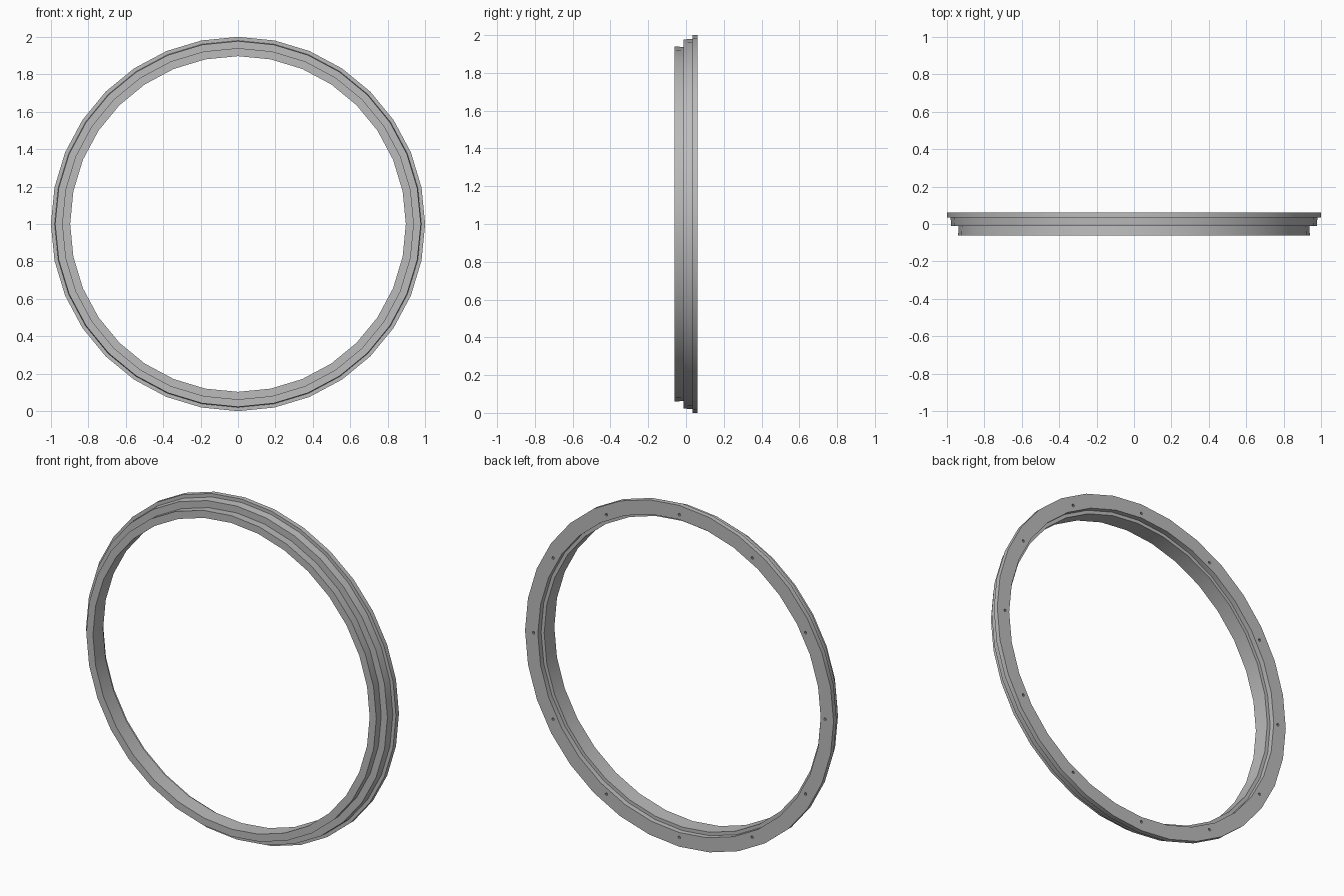
import bpy, bmesh, math
from mathutils import Matrix, Vector

if "Cube" in bpy.data.objects:
    bpy.data.objects.remove(bpy.data.objects["Cube"])

SIDES = 32
CENTRE_Z = 1.0
HOLES, HOLE_CIRCLE, HOLE_RADIUS = 12, 0.945, 0.008

grey = bpy.data.materials.new("plain grey")
grey.use_nodes = True
colour = (0.5, 0.5, 0.5, 1)
grey.diffuse_color = colour
grey.node_tree.nodes["Principled BSDF"].inputs["Base Color"].default_value = colour


def make_object(name, bm):
    bmesh.ops.recalc_face_normals(bm, faces=bm.faces)
    mesh = bpy.data.meshes.new(name)
    bm.to_mesh(mesh)
    bm.free()
    mesh.materials.append(grey)
    obj = bpy.data.objects.new(name, mesh)
    bpy.context.collection.objects.link(obj)
    return obj


def lathe(name, profile):
    """Turn a closed (radius, y) profile about the y axis."""
    bm = bmesh.new()
    rings = []
    for i in range(SIDES):
        a = math.tau * i / SIDES
        rings.append([bm.verts.new((r * math.cos(a), y, CENTRE_Z + r * math.sin(a)))
                      for r, y in profile])
    for i, ring in enumerate(rings):
        after = rings[(i + 1) % SIDES]
        for j in range(len(profile)):
            k = (j + 1) % len(profile)
            bm.faces.new((ring[j], ring[k], after[k], after[j]))
    return make_object(name, bm)


# Stepped ring: front collar, middle step, rear flange, recessed inner ledge
ring = lathe("stepped_ring", [
    (0.897, -0.062), (0.94, -0.062), (0.937, -0.012),
    (0.977, -0.012), (0.98, 0.034), (1.0, 0.034),
    (1.0, 0.062), (0.917, 0.062), (0.917, 0.032), (0.897, 0.032)])

# Blind screw holes in the rear flange
bm = bmesh.new()
for i in range(HOLES):
    a = math.tau * i / HOLES
    place = Vector((HOLE_CIRCLE * math.cos(a), 0.062, CENTRE_Z + HOLE_CIRCLE * math.sin(a)))
    bmesh.ops.create_cone(
        bm, cap_ends=True, segments=10, radius1=HOLE_RADIUS, radius2=HOLE_RADIUS, depth=0.05,
        matrix=Matrix.Translation(place) @ Matrix.Rotation(math.pi / 2, 4, "X"))
cutter = make_object("screw_hole_cutter", bm)
cutter.hide_render = True

bpy.context.view_layer.objects.active = ring
ring.select_set(True)
cut = ring.modifiers.new("screw_holes", "BOOLEAN")
cut.operation = "DIFFERENCE"
cut.solver = "EXACT"
cut.object = cutter
bpy.ops.object.modifier_apply(modifier=cut.name)
bpy.data.objects.remove(cutter)

bpy.ops.object.shade_smooth_by_angle(angle=math.radians(30))
